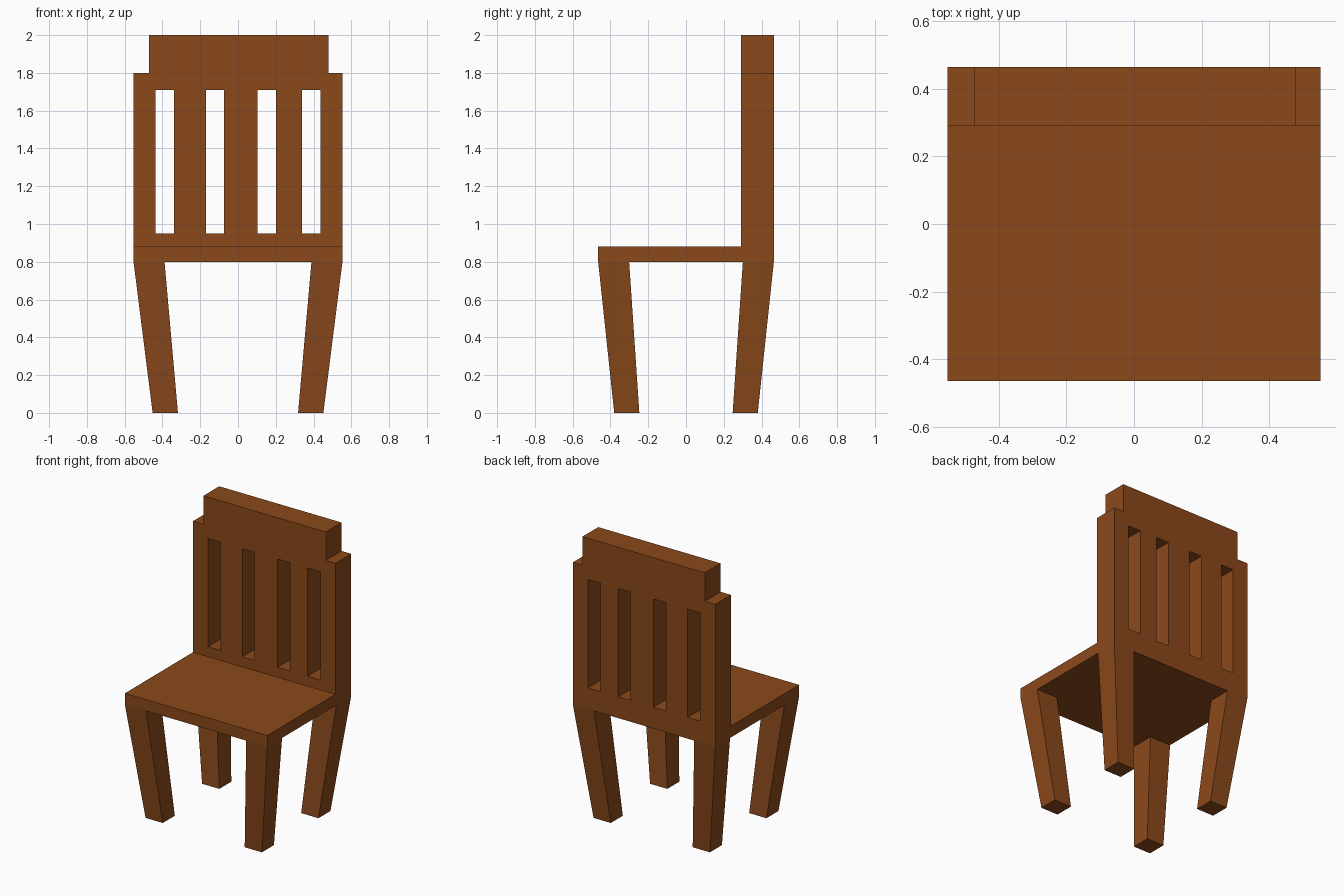
import bpy, bmesh
from math import pi

if "Cube" in bpy.data.objects:
    bpy.data.objects.remove(bpy.data.objects["Cube"])

wood = bpy.data.materials.new("brown_wood")
wood.diffuse_color = (0.258, 0.066, 0.011, 1)
wood.use_nodes = True
wood.node_tree.nodes["Principled BSDF"].inputs["Base Color"].default_value = wood.diffuse_color


def tapered_block(name, bottom, top, z0, z1):
    """Box between two rectangles, each given as (x0, x1, y0, y1)."""
    bm = bmesh.new()
    bmesh.ops.create_cube(bm, size=1)
    for v in bm.verts:
        r, z = (top, z1) if v.co.z > 0 else (bottom, z0)
        v.co = (r[1] if v.co.x > 0 else r[0], r[3] if v.co.y > 0 else r[2], z)
    mesh = bpy.data.meshes.new(name)
    bm.to_mesh(mesh)
    bm.free()
    mesh.materials.append(wood)
    obj = bpy.data.objects.new(name, mesh)
    bpy.context.collection.objects.link(obj)
    return obj


def mirrored(a, b, side):
    return (a, b) if side > 0 else (-b, -a)


# Seat slab, meeting the front of the backrest
seat = (-0.553, 0.553, -0.465, 0.29)
tapered_block("seat", seat, seat, 0.80, 0.88)

# Four legs, tapering and leaning inward to the floor
for y_name, sy in (("front", -1), ("back", 1)):
    for x_name, sx in (("left", -1), ("right", 1)):
        tapered_block(f"{y_name}_{x_name}_leg",
                      mirrored(0.318, 0.452, sx) + mirrored(0.247, 0.38, sy),
                      mirrored(0.389, 0.553, sx) + mirrored(0.301, 0.465, sy),
                      0.0, 0.80)

# Backrest: stepped outline with four slots, extruded through its thickness
curve = bpy.data.curves.new("backrest", 'CURVE')
curve.dimensions = '2D'
curve.fill_mode = 'BOTH'
curve.extrude = 0.0875


def outline(points):
    s = curve.splines.new('POLY')
    s.points.add(len(points) - 1)
    for p, (x, z) in zip(s.points, points):
        p.co = (x, z, 0, 1)
    s.use_cyclic_u = True


outline([(-0.553, 0.80), (0.553, 0.80), (0.553, 1.80), (0.479, 1.80),
         (0.479, 2.0), (-0.472, 2.0), (-0.472, 1.80), (-0.553, 1.80)])
for x0, x1 in ((-0.436, -0.338), (-0.170, -0.073), (0.104, 0.201), (0.338, 0.436)):
    outline([(x0, 0.95), (x1, 0.95), (x1, 1.71), (x0, 1.71)])

curve.materials.append(wood)
backrest = bpy.data.objects.new("backrest", curve)
bpy.context.collection.objects.link(backrest)
backrest.location.y = 0.3775
backrest.rotation_euler.x = pi / 2

# Turn the backrest into a flat-faced mesh
bpy.ops.object.select_all(action='DESELECT')
backrest.select_set(True)
bpy.context.view_layer.objects.active = backrest
bpy.ops.object.convert(target='MESH')
bpy.ops.object.shade_flat()
bm = bmesh.new()
bm.from_mesh(backrest.data)
bmesh.ops.remove_doubles(bm, verts=bm.verts, dist=0.0001)
bmesh.ops.recalc_face_normals(bm, faces=bm.faces)
bm.to_mesh(backrest.data)
bm.free()
